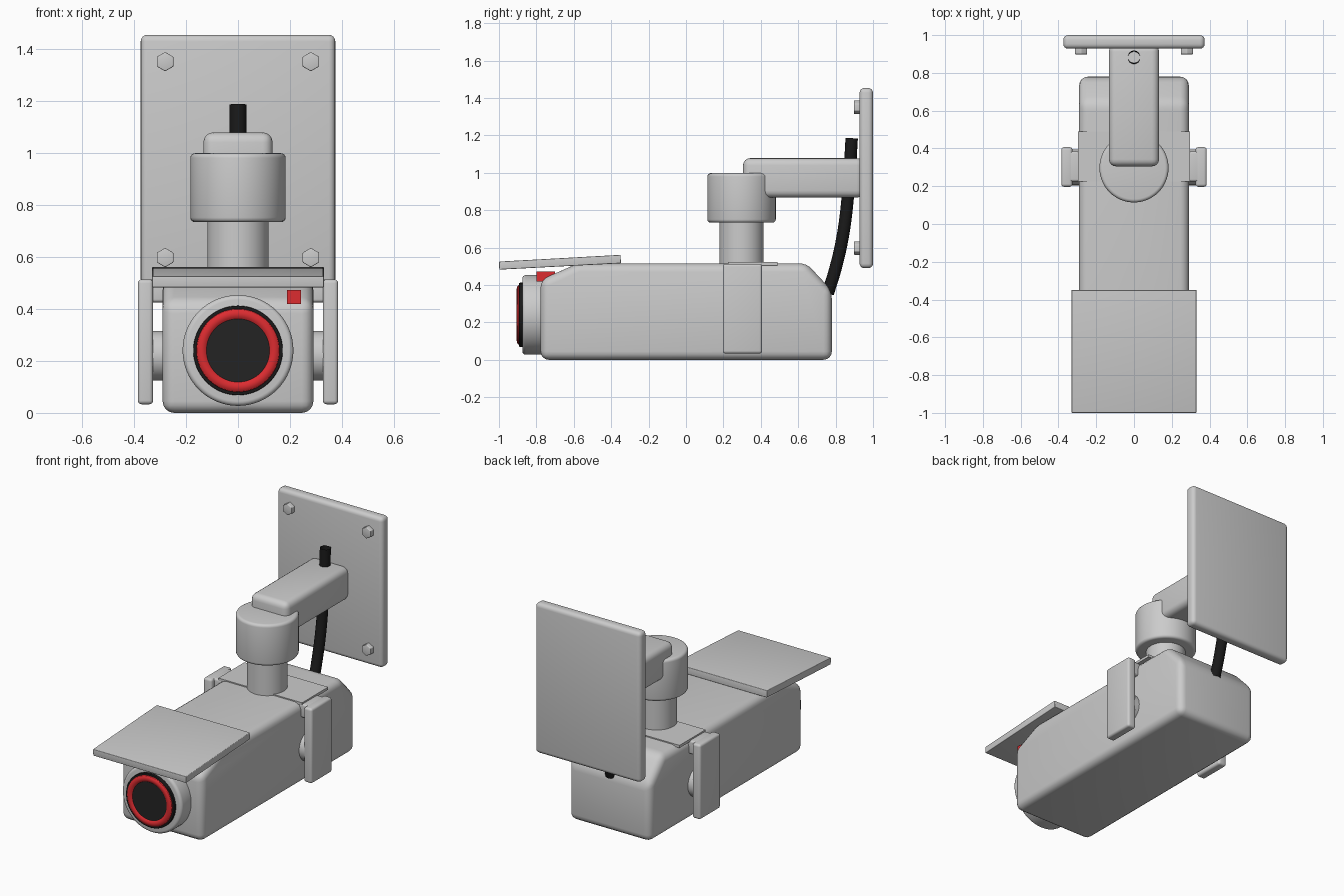
import bpy, bmesh, math
from mathutils import Matrix, Vector

if "Cube" in bpy.data.objects:
    bpy.data.objects.remove(bpy.data.objects["Cube"])


def material(name, rgb):
    m = bpy.data.materials.new(name)
    m.diffuse_color = (*rgb, 1)
    m.use_nodes = True
    m.node_tree.nodes["Principled BSDF"].inputs["Base Color"].default_value = m.diffuse_color
    return m


GREY = material("light grey", (0.6, 0.6, 0.6))
BLACK = material("black rubber", (0.01, 0.01, 0.01))
DARK = material("dark glass", (0.017, 0.017, 0.017))
RED = material("red", (0.72, 0.025, 0.03))


def finish(bm, name, mat, bevel=0.0, min_angle=20):
    """Round the sharp edges, shade smooth by angle and make the object."""
    bmesh.ops.recalc_face_normals(bm, faces=bm.faces)
    if bevel:
        sharp = [e for e in bm.edges if e.calc_face_angle(0) > math.radians(min_angle)]
        bmesh.ops.bevel(bm, geom=sharp, offset=bevel, segments=4, profile=0.5,
                        affect='EDGES', clamp_overlap=True)
    me = bpy.data.meshes.new(name)
    bm.to_mesh(me)
    bm.free()
    me.materials.append(mat)
    me.shade_smooth()
    me.set_sharp_from_angle(angle=math.radians(32))
    ob = bpy.data.objects.new(name, me)
    bpy.context.collection.objects.link(ob)
    return ob


def box(name, lo, hi, mat=GREY, bevel=0.0):
    lo, hi = Vector(lo), Vector(hi)
    bm = bmesh.new()
    bmesh.ops.create_cube(bm, size=1, matrix=Matrix.Translation((lo + hi) / 2)
                          @ Matrix.Diagonal((*(hi - lo), 1)))
    return finish(bm, name, mat, bevel)


def cylinder(name, start, end, radius, mat=GREY, bevel=0.0, sides=64, spin=0.0):
    start, end = Vector(start), Vector(end)
    axis = end - start
    rot = axis.to_track_quat('Z', 'Y').to_matrix().to_4x4()
    bm = bmesh.new()
    bmesh.ops.create_cone(bm, cap_ends=True, segments=sides, radius1=radius, radius2=radius,
                          depth=axis.length, matrix=Matrix.Translation((start + end) / 2)
                          @ rot @ Matrix.Rotation(spin, 4, 'Z'))
    return finish(bm, name, mat, bevel)


def extrude_x(name, profile, half, mat=GREY, bevel=0.0):
    """Side profile in (y, z), extruded symmetrically across x."""
    bm = bmesh.new()
    face = bm.faces.new([bm.verts.new((-half, y, z)) for y, z in profile])
    new = bmesh.ops.extrude_face_region(bm, geom=[face])["geom"]
    bmesh.ops.translate(bm, vec=(2 * half, 0, 0),
                        verts=[v for v in new if isinstance(v, bmesh.types.BMVert)])
    return finish(bm, name, mat, bevel)


# camera body with sloped front and rear top edges
extrude_x("camera_body", [(-.778, 0), (.78, 0), (.78, .37), (.645, .515),
                          (-.58, .515), (-.778, .427)], 0.29, bevel=0.045)

# sun visor, tilted slightly down to the front
extrude_x("sun_visor", [(-.998, .482), (-.348, .516), (-.35, .561), (-1.0, .525)],
          0.33, bevel=0.004)

# lens assembly
LZ = 0.24
cylinder("lens_housing", (0, -.70, LZ), (0, -.875, LZ), 0.213, bevel=0.018)
cylinder("lens_rim", (0, -.86, LZ), (0, -.892, LZ), 0.172, BLACK, bevel=0.004)
cylinder("lens_glass", (0, -.88, LZ), (0, -.897, LZ), 0.125, DARK)

# red ring: rounded section revolved about the lens axis
bm = bmesh.new()
N, M = 64, 12
rings = []
for i in range(N):
    a = 2 * math.pi * i / N
    ring = []
    for j in range(M):
        b = 2 * math.pi * j / M
        r = 0.140 + 0.021 * math.cos(b)
        ring.append(bm.verts.new((r * math.cos(a), -.889 + 0.016 * math.sin(b),
                                  LZ + r * math.sin(a))))
    rings.append(ring)
for i in range(N):
    p, q = rings[i], rings[(i + 1) % N]
    for j in range(M):
        k = (j + 1) % M
        bm.faces.new((p[j], q[j], q[k], p[k]))
finish(bm, "lens_red_ring", RED)

# indicator light beside the lens
box("indicator_light", (.188, -.80, .419), (.242, -.70, .472), RED)

# saddle plate, side brackets and pivot knobs
box("saddle_plate", (-.297, .225, .505), (.297, .49, .522))
for side, s in (("left", -1), ("right", 1)):
    def span(a, b):
        return min(a * s, b * s), max(a * s, b * s)
    x0, x1 = span(.326, .385)
    box(side + "_bracket", (x0, .197, .033), (x1, .407, .513), bevel=0.015)
    x0, x1 = span(.27, .35)
    box(side + "_bracket_top", (x0, .225, .425), (x1, .385, .512), bevel=0.012)
    cylinder(side + "_pivot_knob", (.27 * s, .30, .22), (.335 * s, .30, .22), 0.095)

# swivel neck and collar
cylinder("swivel_neck", (0, .297, .50), (0, .297, .75), 0.118)
cylinder("swivel_collar", (0, .297, .733), (0, .297, .998), 0.183, bevel=0.018)

# wall arm and wall plate
box("wall_arm", (-.133, .305, .867), (.133, .95, 1.078), bevel=0.038)
box("wall_plate", (-.374, .928, .49), (.374, 1.0, 1.453), bevel=0.025)

# hex bolts on the wall plate
for x in (-.28, .28):
    for z in (.597, 1.35):
        cylinder("plate_bolt", (x, .94, z), (x, .898, z), 0.037, sides=6, bevel=0.004)

# cable: open tube swept from the rear of the body up through the arm
path = [(.758, .355), (.797, .48), (.838, .66), (.866, .88), (.886, 1.185)]
cu = bpy.data.curves.new("cable", 'CURVE')
cu.dimensions = '3D'
cu.bevel_depth = 0.033
cu.bevel_resolution = 6
cu.resolution_u = 8
sp = cu.splines.new('BEZIER')
sp.bezier_points.add(len(path) - 1)
for p, (y, z) in zip(sp.bezier_points, path):
    p.co = (0, y, z)
    p.handle_left_type = p.handle_right_type = 'AUTO'
cu.materials.append(BLACK)
bpy.context.collection.objects.link(bpy.data.objects.new("cable", cu))
